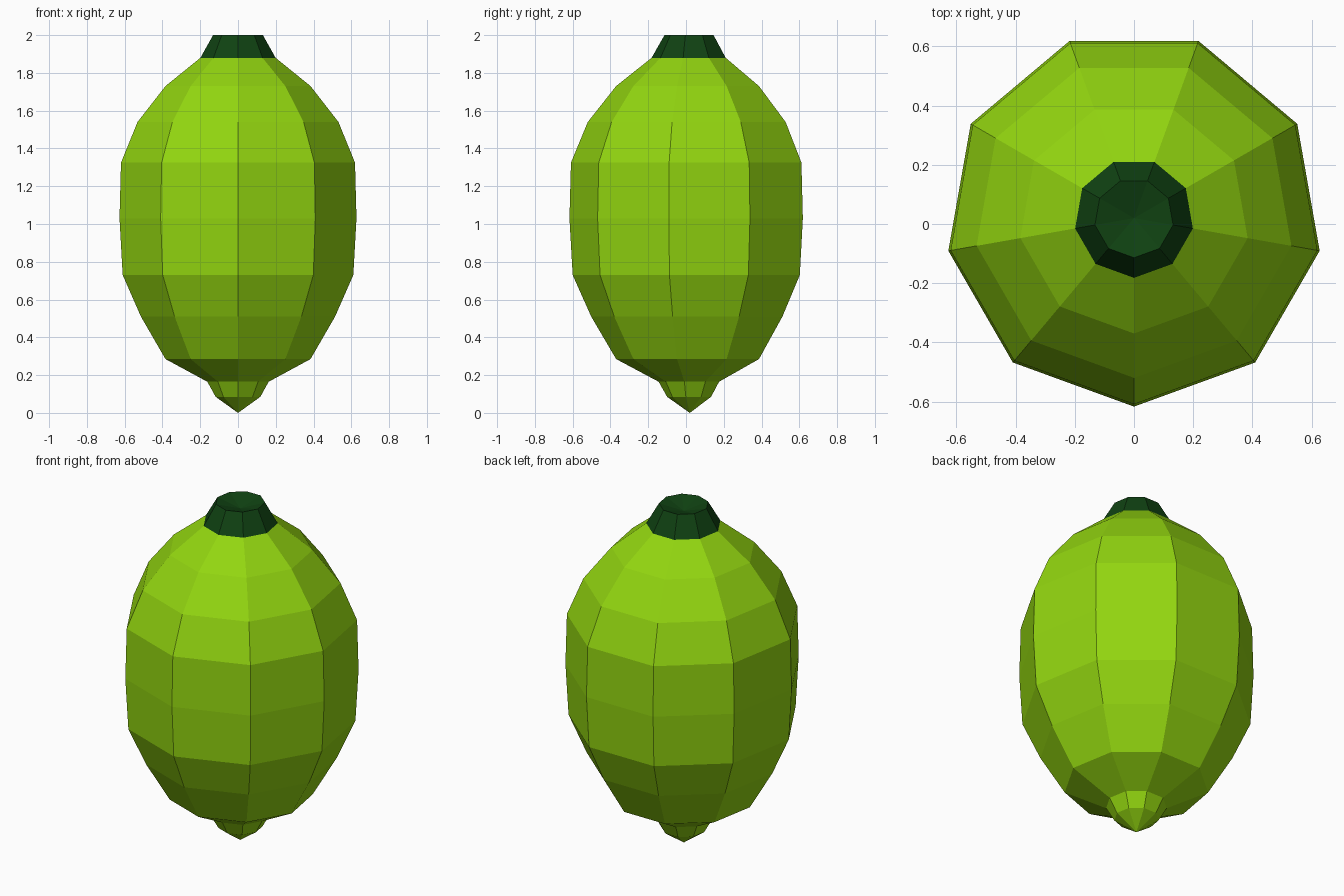
import bpy, bmesh, math

if "Cube" in bpy.data.objects:
    bpy.data.objects.remove(bpy.data.objects["Cube"])

SIDES = 9
CENTRE_Y = 0.02          # odd-sided ring: offset so the bounds are centred


def material(name, rgb):
    m = bpy.data.materials.new(name)
    m.diffuse_color = (*rgb, 1.0)
    m.use_nodes = True
    m.node_tree.nodes["Principled BSDF"].inputs["Base Color"].default_value = m.diffuse_color
    return m


def lathe(name, profile, mat):
    """Flat-faced nine-sided lathe; profile of (radius, z), radius 0 is a tip."""
    bm = bmesh.new()
    rings = []
    for r, z in profile:
        if r == 0:
            rings.append([bm.verts.new((0, CENTRE_Y, z))] * SIDES)
        else:
            angles = [math.radians(-90 + 360 * i / SIDES) for i in range(SIDES)]
            rings.append([bm.verts.new((r * math.cos(a), CENTRE_Y + r * math.sin(a), z))
                          for a in angles])
    for low, high in zip(rings, rings[1:]):
        for i in range(SIDES):
            j = (i + 1) % SIDES
            corners = list(dict.fromkeys([low[i], low[j], high[j], high[i]]))
            bm.faces.new(corners)
    mesh = bpy.data.meshes.new(name)
    bm.to_mesh(mesh)
    bm.free()
    mesh.materials.append(mat)
    obj = bpy.data.objects.new(name, mesh)
    bpy.context.collection.objects.link(obj)
    return obj


lime = material("lime green", (0.29, 0.67, 0.005))
dark = material("dark green", (0.005, 0.054, 0.006))

# Fruit body with the pointed nub at the bottom
lathe("fruit_body", [
    (0, 0), (0.12, 0.085), (0.165, 0.165), (0.39, 0.285), (0.522, 0.51),
    (0.62, 0.73), (0.637, 1.03), (0.629, 1.325), (0.54, 1.54),
    (0.39, 1.73), (0.202, 1.88)], lime)

# Stem cap with a shallow dip in its top
lathe("stem", [(0.202, 1.88), (0.134, 2.0), (0, 1.96)], dark)
